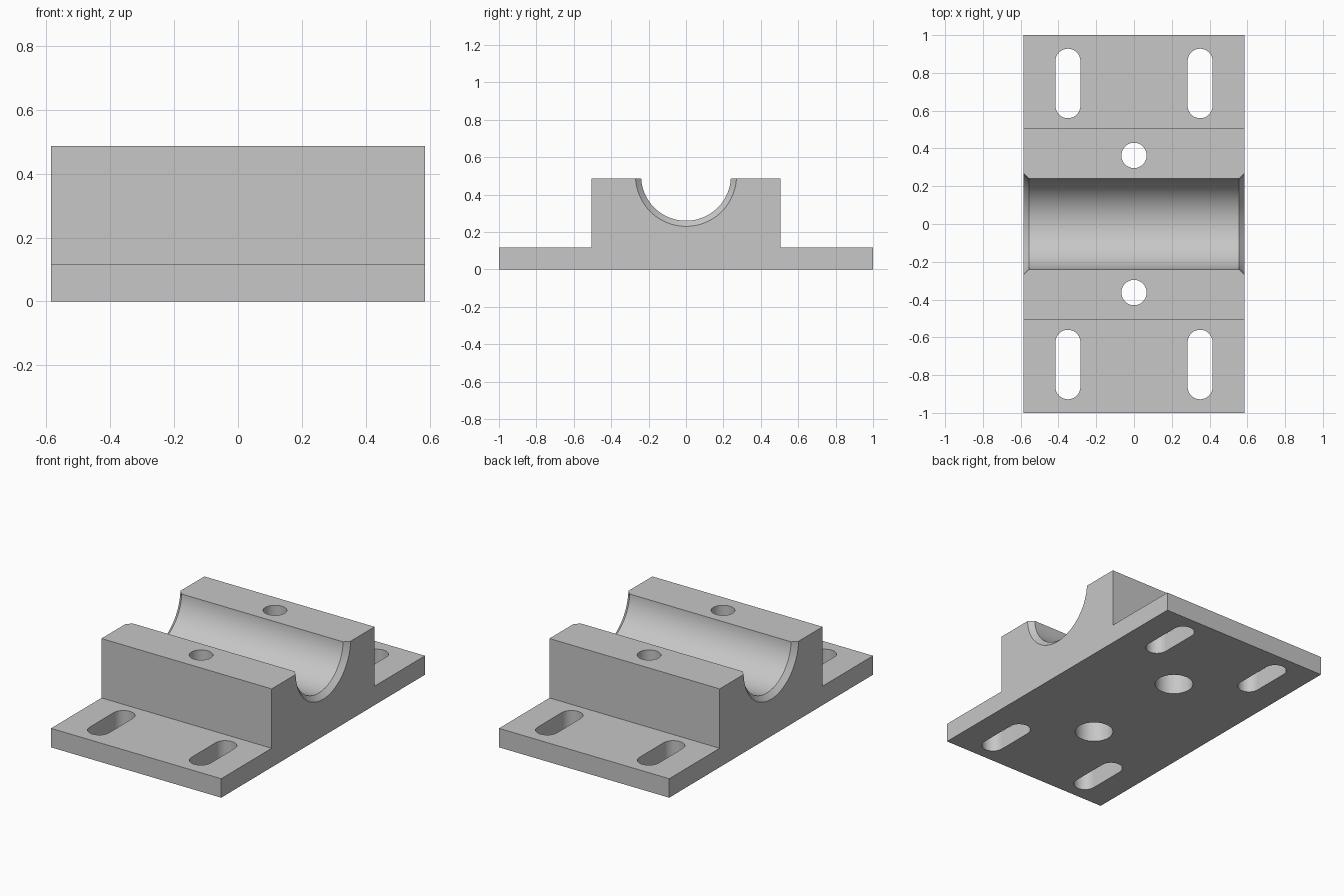
import bpy, bmesh, math
from mathutils import Matrix

HALF_X, BASE_Z, TOP_Z, BLOCK_Y = 0.585, 0.118, 0.487, 0.505
SEGMENTS = 64

old = bpy.data.objects.get("Cube")
if old:
    bpy.data.objects.remove(old)

grey = bpy.data.materials.new("plain_grey")
grey.use_nodes = True
grey.diffuse_color = (0.57, 0.57, 0.57, 1)
grey.node_tree.nodes["Principled BSDF"].inputs["Base Color"].default_value = grey.diffuse_color


def make_object(name, bm):
    bmesh.ops.recalc_face_normals(bm, faces=bm.faces)
    mesh = bpy.data.meshes.new(name)
    bm.to_mesh(mesh)
    bm.free()
    mesh.materials.append(grey)
    obj = bpy.data.objects.new(name, mesh)
    bpy.context.collection.objects.link(obj)
    return obj


def prism(name, outline, place, direction):
    """Extrude a closed 2D outline; place maps each point into space."""
    bm = bmesh.new()
    face = bm.faces.new([bm.verts.new(place(a, b)) for a, b in outline])
    new = bmesh.ops.extrude_face_region(bm, geom=[face])["geom"]
    bmesh.ops.translate(bm, vec=direction, verts=[v for v in new if isinstance(v, bmesh.types.BMVert)])
    return make_object(name, bm)


def slot(x, y, radius, straight, bottom, top):
    """Upright cutter with rounded ends along y; straight = 0 gives a round hole."""
    outline = []
    for end in (1, -1):
        for i in range(SEGMENTS // 2 + (1 if straight else 0)):
            a = math.pi * i / (SEGMENTS // 2)
            outline.append((x + end * radius * math.cos(a),
                            y + end * (straight / 2 + radius * math.sin(a))))
    return prism("hole_cutter", outline, lambda a, b: (a, b, bottom), (0, 0, top - bottom))


def groove():
    """Bearing channel cutter along x, flared at both ends."""
    bm = bmesh.new()
    r, chamfer, extra = 0.24, 0.03, 0.02
    stations = [(HALF_X + extra, r + chamfer + extra), (HALF_X - chamfer, r)]
    stations += [(-x, rad) for x, rad in reversed(stations)]
    rings = []
    for x, rad in stations:
        ring = []
        for i in range(2 * SEGMENTS):
            a = math.pi * i / SEGMENTS
            ring.append(bm.verts.new((x, rad * math.cos(a), 0.5 + rad * math.sin(a))))
        rings.append(ring)
    for one, two in zip(rings, rings[1:]):
        for i in range(len(one)):
            bm.faces.new((one[i - 1], one[i], two[i], two[i - 1]))
    bm.faces.new(rings[0])
    bm.faces.new(rings[-1])
    return make_object("groove_cutter", bm)


# Flanged block
half = [(1, 0), (1, BASE_Z), (BLOCK_Y, BASE_Z), (BLOCK_Y, TOP_Z)]
outline = half + [(-y, z) for y, z in reversed(half)]
body = prism("bearing_block", outline, lambda y, z: (-HALF_X, y, z), (2 * HALF_X, 0, 0))

# Channel, bolt holes with counterbores, mounting slots
cutters = [groove()]
for side in (1, -1):
    cutters.append(slot(0, side * 0.363, 0.067, 0, -0.1, 0.6))
    cutters.append(slot(0, side * 0.363, 0.11, 0, -0.1, 0.2))
    for x in (-0.35, 0.35):
        cutters.append(slot(x, side * 0.744, 0.066, 0.236, -0.1, 0.2))

bpy.ops.object.select_all(action="DESELECT")
body.select_set(True)
bpy.context.view_layer.objects.active = body
for cutter in cutters:
    cutter.hide_render = True
    mod = body.modifiers.new("cut", "BOOLEAN")
    mod.operation, mod.solver, mod.object = "DIFFERENCE", "EXACT", cutter
    bpy.ops.object.modifier_apply(modifier=mod.name)
    bpy.data.objects.remove(cutter)

bpy.ops.object.shade_smooth_by_angle(angle=math.radians(30))
